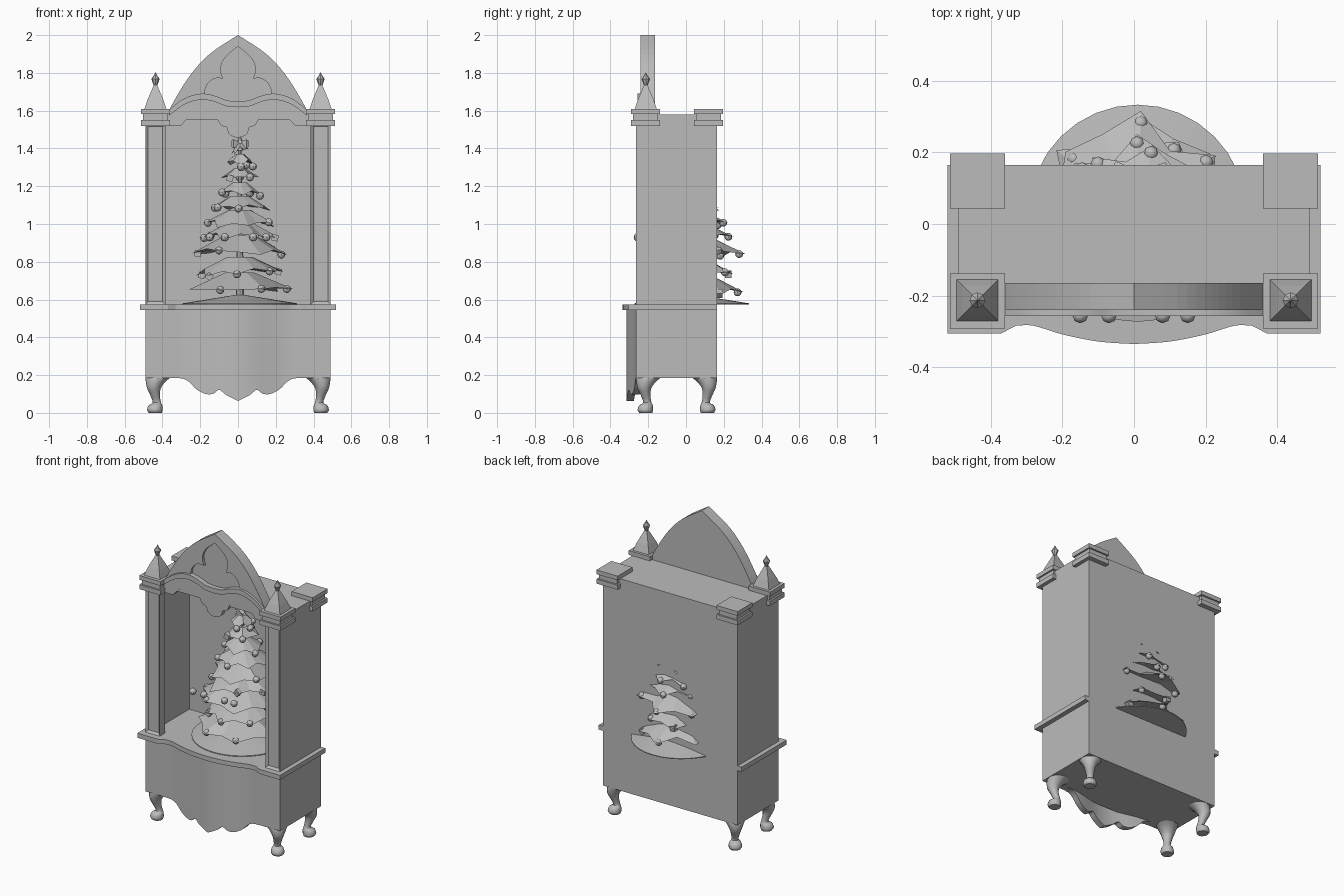
import bpy, bmesh, math, random
from mathutils import Vector, Matrix

if "Cube" in bpy.data.objects:
    bpy.data.objects.remove(bpy.data.objects["Cube"], do_unlink=True)
random.seed(4)

grey = bpy.data.materials.new("plain_grey")
grey.use_nodes = True
grey.diffuse_color = (0.5, 0.5, 0.5, 1)
grey.node_tree.nodes["Principled BSDF"].inputs["Base Color"].default_value = (0.5, 0.5, 0.5, 1)


def finish(name, bm, smooth=False):
    bmesh.ops.recalc_face_normals(bm, faces=bm.faces[:])
    mesh = bpy.data.meshes.new(name)
    bm.to_mesh(mesh)
    bm.free()
    mesh.materials.append(grey)
    obj = bpy.data.objects.new(name, mesh)
    bpy.context.collection.objects.link(obj)
    if smooth:
        bpy.ops.object.select_all(action='DESELECT')
        obj.select_set(True)
        bpy.context.view_layer.objects.active = obj
        bpy.ops.object.shade_smooth_by_angle(angle=math.radians(35))
    return obj


def add_box(bm, x, y, z):
    size = [b - a for a, b in (x, y, z)]
    mid = [(a + b) / 2 for a, b in (x, y, z)]
    m = Matrix.Translation(mid) @ Matrix.Diagonal((*size, 1))
    return bmesh.ops.create_cube(bm, size=1, matrix=m)["verts"]


def box(name, x, y, z):
    bm = bmesh.new()
    add_box(bm, x, y, z)
    return finish(name, bm)


def add_loft(bm, rings):
    """Skin a list of equal-length rings and cap both ends."""
    vs = [[bm.verts.new(p) for p in ring] for ring in rings]
    n = len(vs[0])
    for a, b in zip(vs, vs[1:]):
        for i in range(n):
            j = (i + 1) % n
            bm.faces.new((a[i], a[j], b[j], b[i]))
    bm.faces.new(vs[0])
    bm.faces.new(vs[-1])


def loft(name, rings, smooth=False):
    bm = bmesh.new()
    add_loft(bm, rings)
    return finish(name, bm, smooth)


def ring(cx, cy, z, r, n, turn=0.0):
    return [(cx + r * math.cos(turn + math.tau * i / n),
             cy + r * math.sin(turn + math.tau * i / n), z) for i in range(n)]


def curve(points, steps=5):
    """Smooth curve through a few points."""
    p = [Vector(q) for q in points]
    p = [p[0]] + p + [p[-1]]
    out = []
    for a, b, c, d in zip(p, p[1:], p[2:], p[3:]):
        for k in range(steps):
            t = k / steps
            out.append(0.5 * (2 * b + (c - a) * t + (2 * a - 5 * b + 4 * c - d) * t * t
                              + (3 * b - a - 3 * c + d) * t ** 3))
    return out + [p[-1]]


def mirrored(half):
    """Half outline running from x > 0 to x = 0, completed to -x."""
    return [(p[0], p[1]) for p in half] + [(-p[0], p[1]) for p in reversed(half[:-1])]


def panel(name, outline, y0, y1):
    return loft(name, [[(x, y, z) for x, z in outline] for y in (y0, y1)])


# Cabinet shell
FRONT, BACK, SIDE = -0.265, 0.165, 0.49
box("lower_cabinet", (-SIDE, SIDE), (FRONT, BACK), (0.185, 0.55))
box("back_wall", (-SIDE, SIDE), (0.15, BACK), (0.55, 1.58))
box("roof", (-SIDE, SIDE), (-0.24, BACK), (1.55, 1.58))

# Bowed shelf
edge = mirrored([(0.52, -0.305), (0.37, -0.305)]
                + curve([(0.33, -0.284), (0.28, -0.284), (0.2, -0.308), (0.1, -0.328), (0, -0.335)]))
outline = edge + [(-0.52, BACK), (0.52, BACK)]
loft("bowed_shelf", [[(x, y, z) for x, y in outline] for z in (0.545, 0.575)])

# Bowed apron with scalloped lower edge
hem = curve([(0.485, 0.185), (0.33, 0.185), (0.27, 0.172), (0.22, 0.125), (0.17, 0.1),
             (0.13, 0.102), (0.1, 0.122), (0.07, 0.1), (0.045, 0.085), (0, 0.063)], 4)
sections = []
for x, low in mirrored(hem):
    bow = 0.5 + 0.5 * math.cos(math.pi * min(abs(x) / 0.3, 1))
    y = FRONT - 0.001 - 0.049 * bow
    sections.append([(x, y, low), (x, y, 0.55), (x, y + 0.04, 0.55), (x, y + 0.04, low)])
loft("scalloped_apron", sections, True)

# Parts repeated on both sides
for s, word in ((1, "left"), (-1, "right")):
    def span(a, b):
        return tuple(sorted((s * a, s * b)))

    box(word + "_wall", span(0.46, SIDE), (-0.22, BACK), (0.55, 1.58))

    # Column with sunken panel
    bm = bmesh.new()
    add_box(bm, span(0.385, SIDE), (FRONT, -0.21), (0.575, 1.53))
    bm.normal_update()
    face = [f for f in bm.faces if f.normal.y < -0.9]
    bmesh.ops.inset_region(bm, faces=face, thickness=0.02)
    bmesh.ops.translate(bm, verts=face[0].verts[:], vec=(0, 0.012, 0))
    finish(word + "_column", bm)

    for y, dy, end in ((FRONT, 1, "front"), (BACK, -1, "back")):
        # Stacked capital
        cy = -0.215 if end == "front" else 0.12
        bm = bmesh.new()
        for z0, z1, r in ((1.52, 1.55, 0.077), (1.55, 1.582, 0.066), (1.582, 1.61, 0.077)):
            add_box(bm, span(0.437 - r, 0.437 + r), (cy - r, cy + r), (z0, z1))
        finish(f"{end}_{word}_capital", bm)

        # Cabriole leg: height, inset from corner, radius
        rings = []
        for z, d, r in curve([(0, 0.052, 0.034), (0.015, 0.05, 0.041), (0.04, 0.053, 0.036),
                              (0.055, 0.06, 0.022), (0.09, 0.052, 0.025), (0.13, 0.045, 0.036),
                              (0.165, 0.054, 0.052), (0.188, 0.068, 0.067)], 3):
            rings.append(ring(s * (SIDE - d), y + dy * d, z, r, 12))
        loft(f"{end}_{word}_leg", rings, True)

    # Finial spire and bud
    root = math.sqrt(2)
    spire = [(1.61, 0.058), (1.66, 0.041), (1.7, 0.024), (1.735, 0.009)]
    loft(word + "_finial_spire",
         [ring(s * 0.437, -0.213, z, r * root, 4, math.pi / 4) for z, r in spire])
    bud = [(1.73, 0.008), (1.745, 0.014), (1.768, 0.022), (1.785, 0.01), (1.803, 0.001)]
    loft(word + "_finial_bud", [ring(s * 0.437, -0.213, z, r, 8) for z, r in bud])

# Pointed pediment with trefoil recess
arch = curve([(0.37, 1.58), (0.345, 1.64), (0.255, 1.785), (0.15, 1.9), (0, 2.0)])
pediment = panel("pediment", mirrored(arch), -0.24, -0.165)
lobe = curve([(0.17, 1.6), (0.178, 1.68), (0.165, 1.735), (0.125, 1.77), (0.08, 1.77)], 4)
lobe += curve([(0.09, 1.8), (0.088, 1.845), (0.06, 1.89), (0, 1.94)], 4)
cutter = panel("trefoil_cutter", mirrored(lobe), -0.3, -0.222)
cutter.hide_render = True
cutter.hide_viewport = True
cut = pediment.modifiers.new("trefoil", 'BOOLEAN')
cut.operation = 'DIFFERENCE'
cut.object = cutter
cut.solver = 'EXACT'

# Valance and curved moulding
top = curve([(0.365, 1.605), (0.3, 1.655), (0.24, 1.682), (0.18, 1.69), (0.12, 1.678), (0.06, 1.655), (0, 1.65)])
under = [(x, z - 0.032) for x, z in top]
hang = [(0.365, 1.52), (0.3, 1.522)]
hang += curve([(0.285, 1.54), (0.24, 1.583), (0.18, 1.598), (0.12, 1.575), (0.1, 1.535)], 4)
hang += curve([(0.085, 1.518), (0.06, 1.512), (0.05, 1.48), (0.025, 1.462), (0, 1.458)], 3)
panel("valance", mirrored(under) + mirrored(hang)[::-1], -0.246, -0.215)
panel("arch_moulding", mirrored(top) + mirrored(under)[::-1], -0.257, -0.225)

# Tree skirt, trunk and ragged branch tiers
CX, CY = 0.01, 0.03
loft("tree_skirt", [ring(CX, CY, z, r, 32) for z, r in ((0.575, 0.303), (0.58, 0.303), (0.625, 0.02))])
loft("tree_trunk", [ring(CX, CY, z, r, 8) for z, r in ((0.58, 0.022), (1.42, 0.008))])
tiers = [(0.65, 0.285), (0.74, 0.245), (0.85, 0.285), (0.93, 0.22), (1.0, 0.2), (1.08, 0.17),
         (1.16, 0.13), (1.24, 0.105), (1.32, 0.08), (1.385, 0.05)]
bm = bmesh.new()
balls, gifts = bmesh.new(), bmesh.new()
for z, r in tiers:
    n = 14 if r > 0.15 else 10
    turn = random.random()
    rim = []
    for i, (x, y, h) in enumerate(ring(0, 0, z, r, n, turn)):
        k = random.uniform(0.9, 1.03) if i % 2 else random.uniform(0.68, 0.85)
        lift = random.uniform(-0.02, 0.01) if i % 2 else random.uniform(0, 0.025)
        rim.append((CX + x * k, CY + y * k, h + lift))
        # Hang a bauble or a small parcel near the tips
        if i % 2 and r > 0.06 and random.random() < 0.75:
            spot = Vector((CX + x * k * 0.88, CY + y * k * 0.88, h + lift))
            if random.random() < 0.7:
                bmesh.ops.create_uvsphere(balls, u_segments=8, v_segments=6, radius=0.021,
                                          matrix=Matrix.Translation(spot))
            else:
                m = Matrix.Translation(spot) @ Matrix.Rotation(random.random(), 4, 'Y')
                bmesh.ops.create_cube(gifts, size=0.034, matrix=m)
    add_loft(bm, [ring(CX, CY, z + 0.035 + r * 0.2, r * 0.28, n, turn), rim,
                  ring(CX, CY, z + 0.025, r * 0.3, n, turn)])
finish("tree_branches", bm)
for x in (-0.15, -0.07, 0.08, 0.15):
    bmesh.ops.create_uvsphere(balls, u_segments=8, v_segments=6, radius=0.022,
                              matrix=Matrix.Translation((x, -0.255, 0.93)))
finish("baubles", balls, True)
finish("parcels", gifts)

# Bow on the tree top
for s, word in ((1, "left"), (-1, "right")):
    loft(word + "_bow_loop", [[(CX + s * w, CY + y, 1.425 + z) for y, z in
                              ((-h, -h), (h, -h), (h, h), (-h, h))]
                             for w, h in ((0, 0.008), (0.035, 0.024), (0.045, 0.016))])
loft("tree_top_knot", [ring(CX, CY, z, r, 6) for z, r in ((1.39, 0.02), (1.43, 0.018), (1.465, 0.004))])
